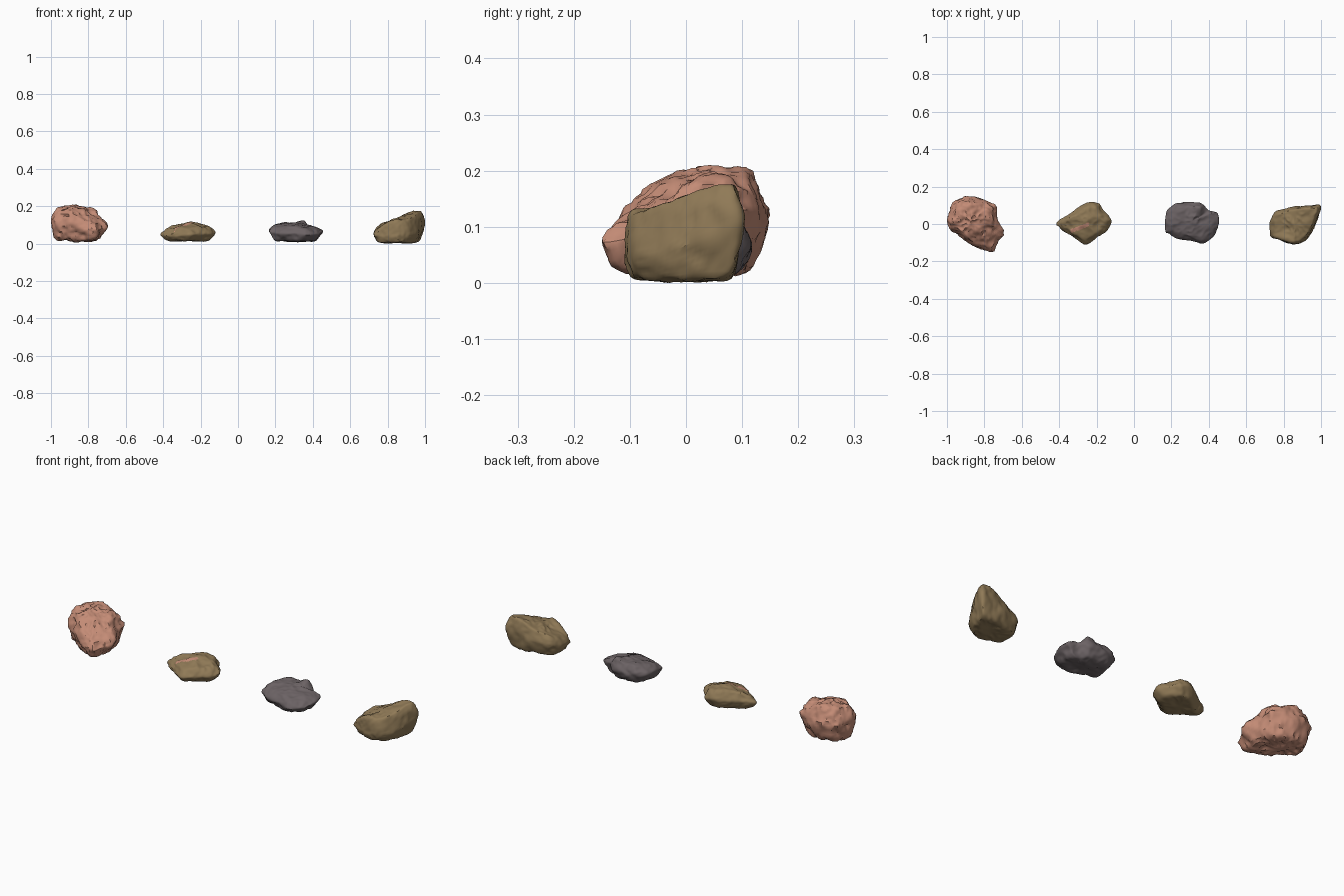
import bpy
import math
from mathutils import Vector, noise

cube = bpy.data.objects.get("Cube")
if cube:
    bpy.data.objects.remove(cube, do_unlink=True)


def make_material(name, colour):
    mat = bpy.data.materials.new(name)
    mat.use_nodes = True
    rgba = (*colour, 1.0)
    mat.diffuse_color = rgba
    mat.node_tree.nodes["Principled BSDF"].inputs["Base Color"].default_value = rgba
    return mat


clay = make_material("clay pink", (0.55, 0.26, 0.18))
sand = make_material("sandy brown", (0.28, 0.195, 0.095))
slate = make_material("slate grey", (0.15, 0.125, 0.13))


def loft_mesh(name, rows, centre, shoulder, foot, base):
    """Closed cage of rings: foot, widest line, shoulder and inner top."""
    hub = Vector(centre)
    count = len(rows)
    rings = [[], [], [], []]
    for x, y, middle, top in rows:
        offset = Vector((x - hub.x, y - hub.y))
        heights = (base, middle, top, (top + hub.z) / 2)
        for ring, scale, z in zip(rings, (foot, 1, shoulder, shoulder / 2), heights):
            ring.append((hub.x + offset.x * scale, hub.y + offset.y * scale, z))
    verts = [p for ring in rings for p in ring]
    verts += [(hub.x, hub.y, base), tuple(hub)]
    under, crown = len(verts) - 2, len(verts) - 1
    faces = []
    for i in range(count):
        j = (i + 1) % count
        faces.append((under, j, i))
        for level in range(len(rings) - 1):
            a, b = level * count, (level + 1) * count
            faces.append((a + i, a + j, b + j, b + i))
        faces.append((b + i, b + j, crown))
    mesh = bpy.data.meshes.new(name)
    mesh.from_pydata([[c / 100 for c in v] for v in verts], [], faces)
    crease = mesh.attributes.new("crease_edge", "FLOAT", "EDGE")
    for item in crease.data:
        item.value = 0.35
    return mesh


def roughen(mesh, strength):
    """Push the surface in and out with broad lumps and fine chips."""
    normals = [v.normal.copy() for v in mesh.vertices]
    for v, normal in zip(mesh.vertices, normals):
        lump = noise.noise(v.co * 18)
        chip = abs(noise.noise(v.co * 34 + Vector((3, 7, 1))))
        v.co += normal * strength * (lump - chip)


def fit(mesh, low, high):
    """Stretch the mesh to exact bounds."""
    for axis in range(3):
        values = [v.co[axis] for v in mesh.vertices]
        start, span = min(values), max(values) - min(values)
        for v in mesh.vertices:
            t = (v.co[axis] - start) / span
            v.co[axis] = low[axis] + t * (high[axis] - low[axis])


def make_rock(name, mat, rows, centre, low, high, shoulder=0.75, foot=0.75, strength=0.007):
    cage = loft_mesh(name, rows, centre, shoulder, foot, low[2] * 100)
    rock = bpy.data.objects.new(name, cage)
    bpy.context.collection.objects.link(rock)
    subsurf = rock.modifiers.new("rounding", "SUBSURF")
    subsurf.levels = 3
    # Bake the rounding so the stone can be chipped
    graph = bpy.context.evaluated_depsgraph_get()
    mesh = bpy.data.meshes.new_from_object(rock.evaluated_get(graph))
    rock.modifiers.clear()
    rock.data = mesh
    bpy.data.meshes.remove(cage)
    mesh.name = name
    roughen(mesh, strength)
    fit(mesh, low, high)
    mesh.materials.append(mat)
    bpy.ops.object.select_all(action="DESELECT")
    rock.select_set(True)
    bpy.context.view_layer.objects.active = rock
    bpy.ops.object.shade_smooth_by_angle(angle=math.radians(35))
    return rock


# Rows hold x, y, height of the widest line and shoulder height, in hundredths
make_rock(
    "large_clay_rock", clay,
    [(-70, -5, 8, 13), (-73, 3, 11, 17), (-74, 10, 11, 17), (-80, 13, 11, 17),
     (-87, 15, 11, 19), (-95, 13, 11, 17), (-98, 9, 11, 18), (-100, 3, 10, 18),
     (-98, -2, 9, 16), (-92, -7, 8, 17), (-82, -13, 7, 13), (-75, -14, 6, 11)],
    (-87, 2, 20), (-1, -0.15, 0.005), (-0.695, 0.15, 0.21), strength=0.014)

flat_rock = make_rock(
    "flat_sandy_rock", sand,
    [(-12, 2, 6, 10), (-16, 7, 6, 11), (-18, 11, 6, 11), (-25, 11, 6, 11),
     (-32, 6, 6, 11), (-37, 3, 5, 10), (-41, 0, 5, 8), (-38, -3, 4, 8),
     (-33, -6, 4, 9), (-25, -11, 5, 8), (-18, -6, 5, 10), (-13, -3, 5, 9)],
    (-26, 1, 11.5), (-0.415, -0.11, 0.01), (-0.12, 0.118, 0.118))

make_rock(
    "slate_rock", slate,
    [(45, 0, 6, 8), (44, 6, 7, 9), (39, 6, 7, 9), (36, 10, 7, 13),
     (30, 11, 7, 11), (22, 10, 7, 11), (18, 6, 7, 10), (17, 0, 7, 10),
     (17, -5, 6, 9), (22, -7, 5, 9), (30, -9, 5, 9), (37, -10, 4, 8), (43, -6, 5, 8)],
    (31, 1, 11), (0.165, -0.105, 0.007), (0.455, 0.118, 0.125))

make_rock(
    "pointed_sandy_rock", sand,
    [(98, 4, 9, 17), (99, 10, 11, 18), (92, 10, 10, 17), (84, 9, 7, 13),
     (76, 7, 6, 11), (73, 2, 5, 9), (73, -6, 4, 7), (79, -8, 4, 11),
     (85, -10, 4, 13), (90, -9, 4, 12), (95, -3, 5, 14)],
    (86, 0, 13.5), (0.725, -0.11, 0), (1, 0.105, 0.176), shoulder=0.85, foot=0.82)

# Clay vein across the top of the flat rock
flat_rock.data.materials.append(clay)
for face in flat_rock.data.polygons:
    x, y = face.center.x + 0.29, face.center.y + 0.02
    if face.normal.z > 0.4 and abs(x) < 0.05 and abs(y - x * 0.4) < 0.011:
        face.material_index = 1
